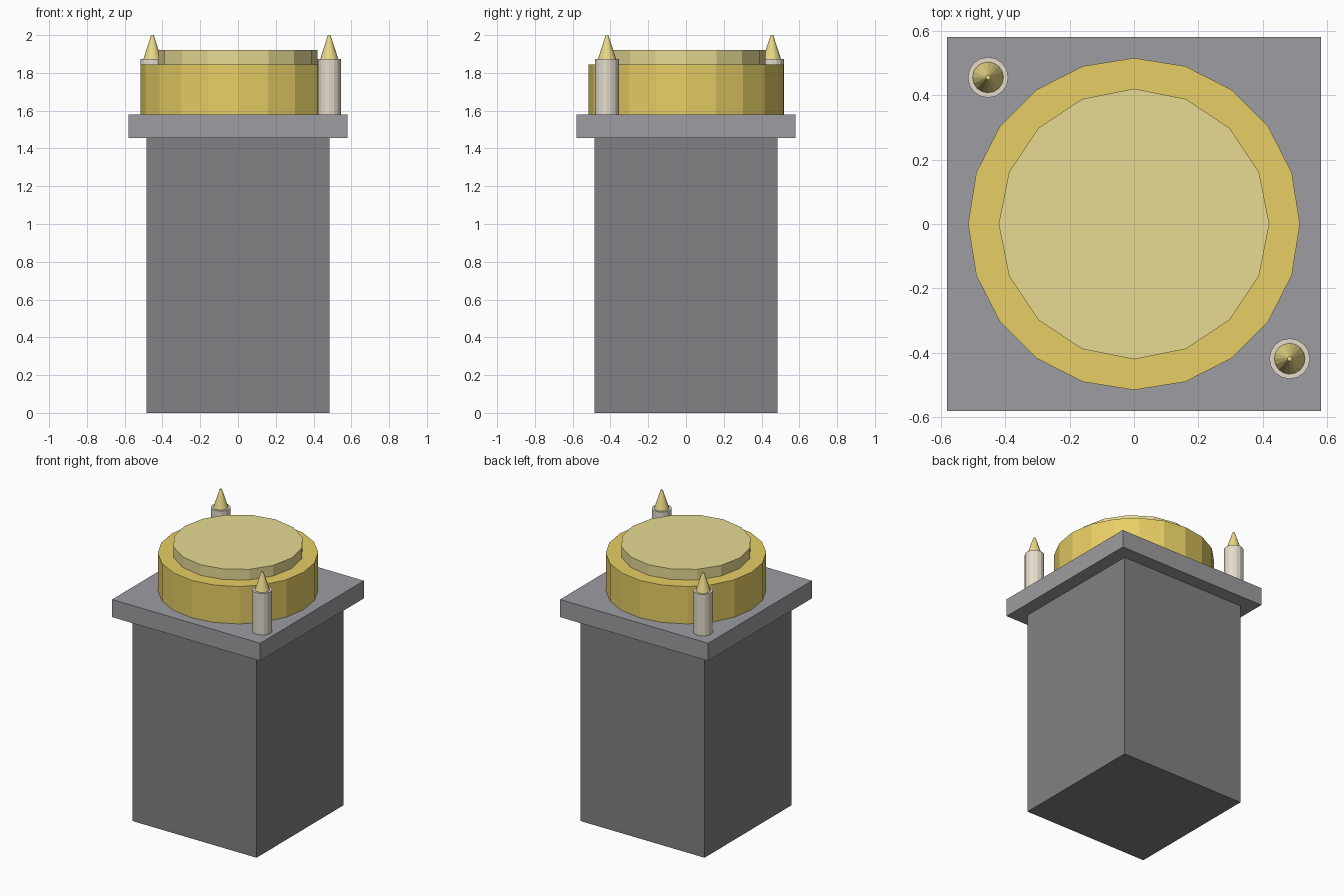
import bpy
import math

if "Cube" in bpy.data.objects:
    bpy.data.objects.remove(bpy.data.objects["Cube"])


def material(name, rgb):
    m = bpy.data.materials.new(name)
    m.diffuse_color = (*rgb, 1)
    m.use_nodes = True
    m.node_tree.nodes["Principled BSDF"].inputs["Base Color"].default_value = m.diffuse_color
    return m


DARK = material("dark_grey", (0.22, 0.22, 0.23))
LIGHT = material("light_grey", (0.34, 0.34, 0.36))
GOLD = material("gold", (0.80, 0.62, 0.13))
PALE = material("pale_gold", (0.80, 0.70, 0.29))
WAX = material("wax", (0.78, 0.72, 0.60))
FLAME = material("flame", (0.82, 0.69, 0.24))


def finish(name, mat):
    ob = bpy.context.object
    ob.name = name
    ob.data.materials.append(mat)
    return ob


def box(name, half, z0, z1, mat):
    bpy.ops.mesh.primitive_cube_add(size=1, location=(0, 0, (z0 + z1) / 2))
    ob = finish(name, mat)
    ob.scale = (2 * half, 2 * half, z1 - z0)
    bpy.ops.object.transform_apply(location=False, rotation=False, scale=True)


def round_part(name, x, y, r0, r1, z0, z1, sides, mat):
    bpy.ops.mesh.primitive_cone_add(vertices=sides, radius1=r0, radius2=r1,
                                    depth=z1 - z0, location=(x, y, (z0 + z1) / 2))
    return finish(name, mat)


# Pedestal and overhanging slab
box("pedestal", 0.485, 0, 1.455, DARK)
box("slab", 0.58, 1.455, 1.58, LIGHT)

# Stacked faceted discs
round_part("wheel", 0, 0, 0.515, 0.515, 1.58, 1.845, 20, GOLD)
round_part("wheel_top", 0, 0, 0.42, 0.42, 1.845, 1.92, 16, PALE)

# Two candles on opposite corners
for label, x, y in (("back_left", -0.453, 0.455), ("front_right", 0.483, -0.418)):
    round_part(label + "_candle", x, y, 0.063, 0.063, 1.58, 1.873, 16, WAX)
    round_part(label + "_flame", x, y, 0.048, 0.007, 1.873, 2.0, 16, FLAME)
